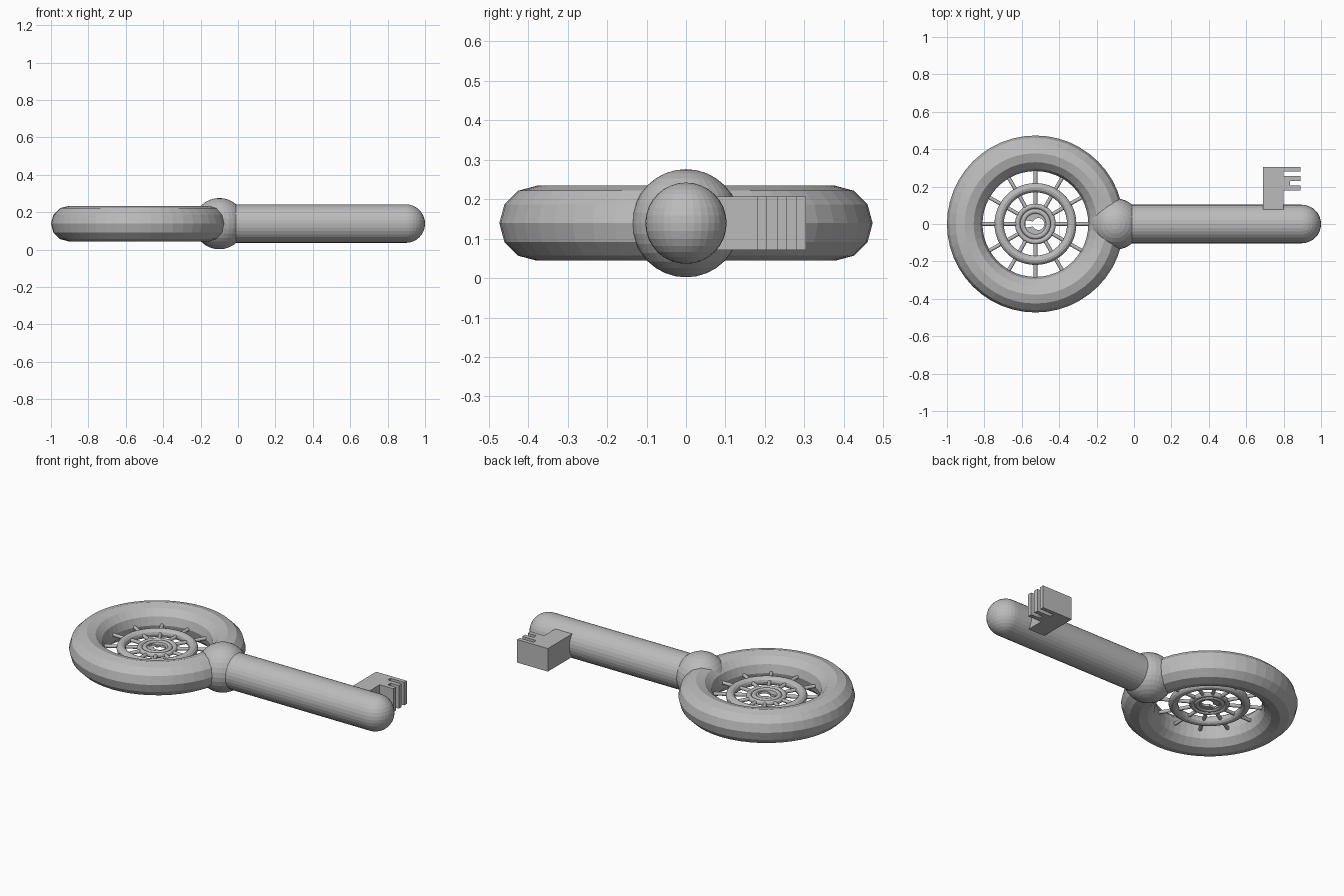
import bpy, bmesh, math
from mathutils import Matrix

cube = bpy.data.objects.get("Cube")
if cube:
    bpy.data.objects.remove(cube, do_unlink=True)

MID = 0.139          # height of the key's centre plane
BOW = -0.527         # x of the bow's centre

metal = bpy.data.materials.new("plain grey")
metal.use_nodes = True
GREY = (0.5, 0.5, 0.5, 1)
metal.diffuse_color = GREY
metal.node_tree.nodes["Principled BSDF"].inputs["Base Color"].default_value = GREY


def finish(name, bm, loc):
    bmesh.ops.recalc_face_normals(bm, faces=bm.faces)
    me = bpy.data.meshes.new(name)
    bm.to_mesh(me)
    bm.free()
    me.materials.append(metal)
    ob = bpy.data.objects.new(name, me)
    ob.location = loc
    bpy.context.collection.objects.link(ob)
    return ob


def ring(name, major, minor, segs, sides):
    bpy.ops.mesh.primitive_torus_add(major_radius=major, minor_radius=minor,
                                     major_segments=segs, minor_segments=sides,
                                     location=(BOW, 0, MID))
    ob = bpy.context.object
    ob.name = name
    ob.data.materials.append(metal)


def ball(name, radius, x):
    bm = bmesh.new()
    bmesh.ops.create_uvsphere(bm, u_segments=32, v_segments=16, radius=radius)
    finish(name, bm, (x, 0, MID))


def rod(bm, radius, start, end, sides, turn=0):
    # cylinder lying along x, turned about z
    mat = (Matrix.Rotation(turn, 4, 'Z') @ Matrix.Translation(((start + end) / 2, 0, 0))
           @ Matrix.Rotation(math.pi / 2, 4, 'Y'))
    bmesh.ops.create_cone(bm, cap_ends=True, segments=sides, radius1=radius,
                          radius2=radius, depth=end - start, matrix=mat)


def prism(name, outline, depth, loc):
    bm = bmesh.new()
    face = bm.faces.new([bm.verts.new((x, y, -depth / 2)) for x, y in outline])
    out = bmesh.ops.extrude_face_region(bm, geom=[face])
    verts = [g for g in out["geom"] if isinstance(g, bmesh.types.BMVert)]
    bmesh.ops.translate(bm, verts=verts, vec=(0, 0, depth))
    return finish(name, bm, loc)


# Bow: large outer ring and the wheel rings inside it
ring("bow_ring", 0.378, 0.095, 48, 12)
ring("wheel_ring", 0.194, 0.025, 48, 12)
ring("hub_outer_ring", 0.095, 0.014, 48, 12)
ring("hub_inner_ring", 0.068, 0.014, 48, 12)

# Wheel spokes
bm = bmesh.new()
for i in range(12):
    rod(bm, 0.01, 0.095, 0.32, 12, i * math.tau / 12)
finish("spokes", bm, (BOW, 0, MID))

# Hub plate with a keyhole cut through it
circle = [(0.068 * math.cos(i * math.tau / 32), 0.068 * math.sin(i * math.tau / 32))
          for i in range(32)]
plate = prism("keyhole_plate", circle, 0.014, (BOW, 0, MID))
arc = [math.radians(-155 + i * 310 / 20) for i in range(21)]
keyhole = [(0.016 + 0.032 * math.cos(a), 0.032 * math.sin(a)) for a in arc]
keyhole += [(-0.052, 0.02), (-0.052, -0.02)]
cutter = prism("keyhole_cutter", keyhole, 0.1, (BOW, 0, MID))
cutter.hide_render = True
cutter.hide_viewport = True
cut = plate.modifiers.new("keyhole", 'BOOLEAN')
cut.object = cutter
cut.operation = 'DIFFERENCE'
cut.solver = 'EXACT'

# Collar ball, shaft and rounded tip
ball("collar_ball", 0.137, -0.1)
bm = bmesh.new()
rod(bm, 0.103, -0.1, 0.897, 32)
finish("shaft", bm, (0, 0, MID))
ball("shaft_tip", 0.103, 0.897)

# Toothed bit
bit = [(0.69, 0.05), (0.80, 0.05), (0.80, 0.18), (0.89, 0.18), (0.89, 0.205),
       (0.835, 0.205), (0.835, 0.23), (0.89, 0.23), (0.89, 0.256), (0.80, 0.256),
       (0.80, 0.28), (0.89, 0.28), (0.89, 0.304), (0.69, 0.304)]
prism("bit", bit, 0.136, (0, 0, MID))
